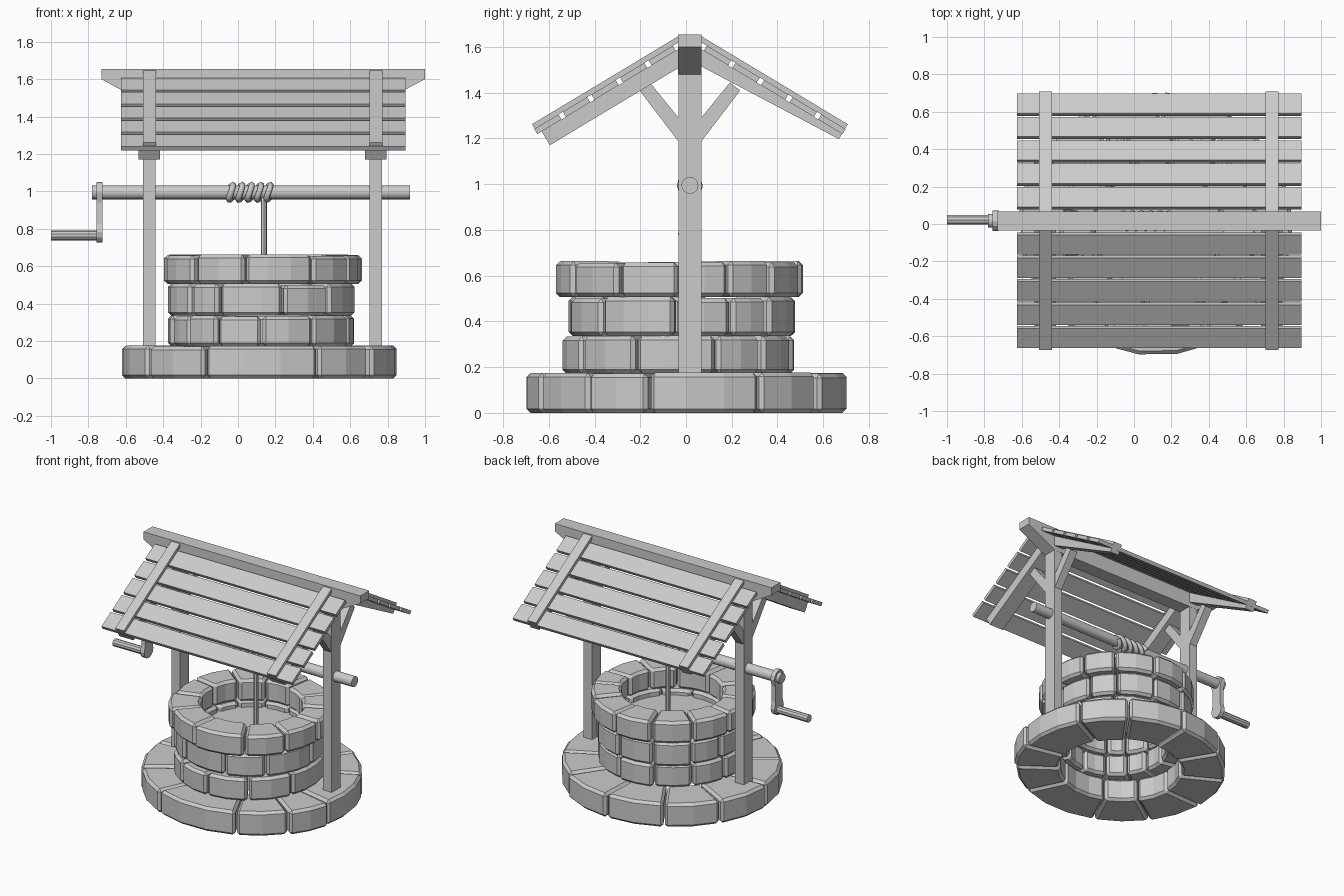
import bpy, bmesh, random
from math import sin, cos, tan, radians, pi
from mathutils import Vector

if "Cube" in bpy.data.objects:
    bpy.data.objects.remove(bpy.data.objects["Cube"])

random.seed(4)
Y0 = 0.017              # centre plane of the timber frame
POSTS = {"left": -0.474, "right": 0.737}


def finish(bm, name, bevel=0.0):
    bmesh.ops.recalc_face_normals(bm, faces=bm.faces)
    me = bpy.data.meshes.new(name)
    bm.to_mesh(me)
    bm.free()
    ob = bpy.data.objects.new(name, me)
    bpy.context.collection.objects.link(ob)
    if bevel:
        m = ob.modifiers.new("bevel", 'BEVEL')
        m.width, m.segments = bevel, 1
        m.limit_method, m.angle_limit = 'ANGLE', radians(40)
    return ob


def extrude(bm, pts, vec):
    """Prism from a 3D outline swept along vec."""
    f = bm.faces.new([bm.verts.new(p) for p in pts])
    new = bmesh.ops.extrude_face_region(bm, geom=[f])["geom"]
    bmesh.ops.translate(bm, vec=vec, verts=[v for v in new if isinstance(v, bmesh.types.BMVert)])


def prism_x(name, yz, x0, x1):
    bm = bmesh.new()
    extrude(bm, [(x0, y, z) for y, z in yz], (x1 - x0, 0, 0))
    return finish(bm, name)


def rod(name, p, q, r, sides=14, smooth=True):
    p, q = Vector(p), Vector(q)
    bpy.ops.mesh.primitive_cylinder_add(vertices=sides, radius=r, depth=(q - p).length, location=(p + q) / 2)
    ob = bpy.context.object
    ob.name = name
    ob.rotation_euler = (q - p).to_track_quat('Z', 'Y').to_euler()
    if smooth:
        bpy.ops.object.shade_smooth_by_angle(angle=radians(40))
    return ob


# Stone courses: every stone is a bevelled arc block between two joint angles
def stone_ring(name, centre, r_in, r_out, z0, z1, joints, sx=1.0):
    bm = bmesh.new()
    for a, b in zip(joints, joints[1:] + [joints[0] + 360]):
        gap = 0.3 / r_out
        a, b = radians(a + gap), radians(b - gap)
        n = 3 if b - a > 0.6 else 2
        ro = r_out + random.uniform(-0.012, 0.008)
        ri = r_in + random.uniform(-0.01, 0.01)
        top = z1 - random.uniform(0, 0.008)
        angs = [a + (b - a) * i / n for i in range(n + 1)]
        ring = [(r * cos(t) * sx + centre[0], r * sin(t) + centre[1], z0)
                for r, seq in ((ro, angs), (ri, angs[::-1])) for t in seq]
        extrude(bm, ring, (0, 0, top - z0))
    return finish(bm, name, 0.018)


stone_ring("base_stones", (0.12, -0.005), 0.41, 0.705, 0.0, 0.178,
           [-114, -65, -37, -13, 28, 56, 88, 120, 150, 182, 215], 1.045)
stone_ring("lower_wall_stones", (0.127, -0.035), 0.335, 0.502, 0.172, 0.338,
           [-142, -118, -90, -57, -22, 20, 48, 80, 110, 140, 168, 194])
stone_ring("middle_wall_stones", (0.122, -0.02), 0.335, 0.502, 0.336, 0.508,
           [-138, -117, -76, -44, -3, 26, 49, 80, 110, 140, 165, 195])
stone_ring("rim_stones", (0.13, -0.03), 0.335, 0.538, 0.506, 0.664,
           [-133, -100, -60, -30, 0, 24, 49, 80, 110, 140, 170, 198])

# Water surface inside the shaft
bm = bmesh.new()
bmesh.ops.create_circle(bm, cap_ends=True, segments=32, radius=0.36)
bmesh.ops.translate(bm, vec=(0.127, -0.028, 0.46), verts=bm.verts)
finish(bm, "water")

# Ridge beam with undercut ends
bm = bmesh.new()
extrude(bm, [(x, Y0 - 0.051, z) for x, z in ((-0.73, 1.655), (1.0, 1.655), (1.0, 1.60),
             (0.77, 1.48), (-0.51, 1.48), (-0.73, 1.60))], (0, 0.102, 0))
finish(bm, "ridge_beam")

# Roof slope helpers: d = horizontal distance from ridge, o = offset normal to slope
PITCH = radians(31)


def slope(side, d, o):
    s = (d - 0.37) / cos(PITCH)
    return (Y0 + side * (0.37 + s * cos(PITCH) + o * sin(PITCH)),
            1.413 - s * sin(PITCH) + o * cos(PITCH))


def slope_bar(name, side, d0, d1, o0, o1, x0, x1, o0_end=None):
    end = o0 if o0_end is None else o0_end
    return prism_x(name, [slope(side, d0, o0), slope(side, d0, o1),
                          slope(side, d1, o1), slope(side, d1, end)], x0, x1)


for side, face in ((-1, "front"), (1, "back")):
    # Roof planks
    for i in range(5):
        d = 0.068 + 0.125 * i
        slope_bar(f"{face}_roof_plank_{i + 1}", side, d, d + 0.106, -0.013, 0.013, -0.625, 0.895)
    for name, x in POSTS.items():
        # Battens over and rafters under the planks
        slope_bar(f"{face}_{name}_batten", side, 0.03, 0.672, 0.013, 0.036, x - 0.035, x + 0.035)
        if side < 0:
            slope_bar(f"{face}_{name}_rafter", side, 0.05, 0.655, -0.083, -0.013, x - 0.058, x + 0.058)
        else:
            slope_bar(f"{face}_{name}_rafter", side, 0.05, 0.672, -0.08, -0.013, x - 0.035, x + 0.035, -0.04)
        # Diagonal braces
        prism_x(f"{face}_{name}_brace", [(Y0 + side * d, z) for d, z in
                ((0.045, 1.18), (0.045, 1.285), (0.175, 1.445), (0.22, 1.41))], x - 0.03, x + 0.03)

# Posts
for name, x in POSTS.items():
    a, b = Y0 - 0.05, Y0 + 0.05
    prism_x(f"{name}_post", [(a, 0.16), (b, 0.16), (b, 1.49), (a, 1.49)], x - 0.034, x + 0.034)

# Windlass axle and crank
rod("axle", (-0.78, Y0, 0.995), (0.92, Y0, 0.995), 0.037, 16)
arm = [(Y0 + 0.055 * cos(t), 0.995 + 0.055 * sin(t)) for t in [pi * i / 6 for i in range(7)]]
arm += [(Y0 - 0.04, 0.94), (Y0 - 0.04, 0.83)]
arm += [(Y0 + 0.052 * cos(t), 0.782 + 0.055 * sin(t)) for t in [pi + pi * i / 6 for i in range(7)]]
arm += [(Y0 + 0.04, 0.83), (Y0 + 0.04, 0.94)]
prism_x("crank_arm", arm, -0.756, -0.724)
rod("crank_handle", (-1.0, Y0 + 0.005, 0.765), (-0.73, Y0 + 0.005, 0.765), 0.027, 10, False)

# Rope wound around the axle, then hanging into the shaft
cu = bpy.data.curves.new("wound_rope", 'CURVE')
cu.dimensions = '3D'
cu.bevel_depth, cu.bevel_resolution, cu.use_fill_caps = 0.017, 1, True
sp = cu.splines.new('POLY')
turns, per = 5, 12
sp.points.add(turns * per)
for i, p in enumerate(sp.points):
    t = 2 * pi * i / per
    # strands lean across the axle
    x = -0.062 + 0.05 * i / per + 0.022 * sin(t)
    p.co = (x, Y0 + 0.04 * cos(t), 0.995 + 0.04 * sin(t), 1)
bpy.context.collection.objects.link(bpy.data.objects.new("wound_rope", cu))
rod("hanging_rope", (0.138, Y0 - 0.01, 0.98), (0.138, Y0 - 0.01, 0.40), 0.016, 8, False)
